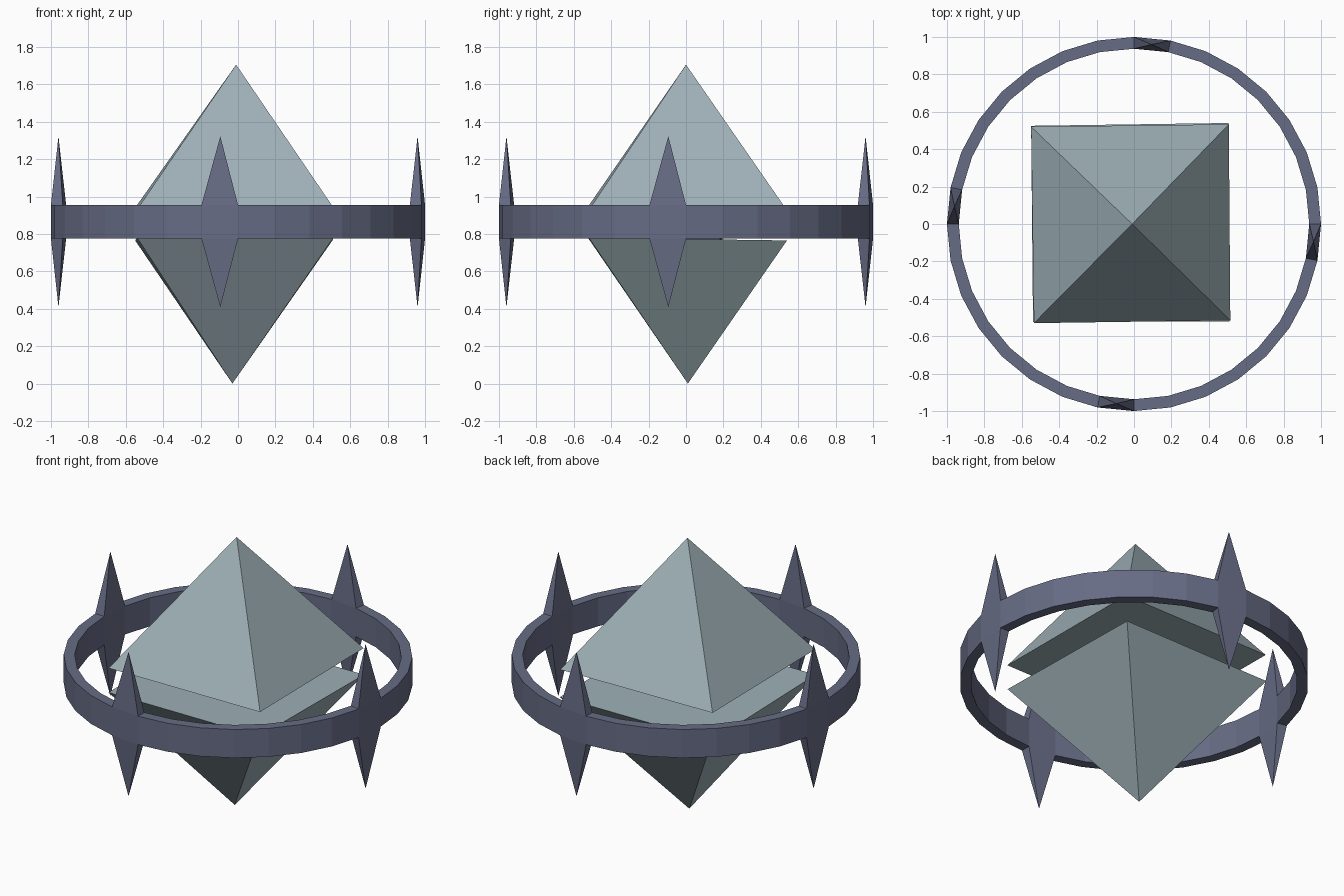
import bpy
import bmesh
from math import cos, sin, tau

cube = bpy.data.objects.get("Cube")
if cube:
    bpy.data.objects.remove(cube, do_unlink=True)


def make_material(name, rgb):
    mat = bpy.data.materials.new(name)
    mat.use_nodes = True
    mat.diffuse_color = (*rgb, 1)
    bsdf = next(n for n in mat.node_tree.nodes if n.type == 'BSDF_PRINCIPLED')
    bsdf.inputs["Base Color"].default_value = (*rgb, 1)
    return mat


def finish(bm, name, mat):
    bmesh.ops.recalc_face_normals(bm, faces=bm.faces)
    mesh = bpy.data.meshes.new(name)
    bm.to_mesh(mesh)
    bm.free()
    mesh.materials.append(mat)
    obj = bpy.data.objects.new(name, mesh)
    bpy.context.collection.objects.link(obj)
    return obj


def pyramid(name, corners, apex, mat):
    bm = bmesh.new()
    base = [bm.verts.new(c) for c in corners]
    tip = bm.verts.new(apex)
    bm.faces.new(base)
    for i in range(4):
        bm.faces.new((base[i], base[(i + 1) % 4], tip))
    return finish(bm, name, mat)


def spiked_ring(name, segments, outer, inner, bottom, top, spike, mat):
    bm = bmesh.new()
    profile = [(outer, bottom), (outer, top), (inner, top), (inner, bottom)]
    loops = []
    for i in range(segments):
        a = tau * i / segments
        loops.append([bm.verts.new((r * cos(a), r * sin(a), z)) for r, z in profile])
    spike_faces = []
    for i in range(segments):
        a, b = loops[i], loops[(i + 1) % segments]
        quads = [bm.faces.new((a[k], b[k], b[(k + 1) % 4], a[(k + 1) % 4]))
                 for k in range(4)]
        # The segment just before each quarter turn carries a spike up and down
        if (i + 1) % (segments // 4) == 0:
            spike_faces += [quads[1], quads[3]]
    middle = (bottom + top) / 2
    for v in bmesh.ops.poke(bm, faces=spike_faces)["verts"]:
        v.co.z += spike if v.co.z > middle else -spike
    return finish(bm, name, mat)


crystal = make_material("pale grey blue crystal", (0.34, 0.435, 0.47))
metal = make_material("slate blue metal", (0.135, 0.15, 0.235))

# Two slightly skewed crystal halves, with a narrow gap between them
pyramid("upper_crystal",
        [(-0.535, -0.53, 0.937), (0.515, -0.515, 0.934),
         (0.507, 0.533, 0.936), (-0.55, 0.52, 0.94)],
        (-0.01, 0, 1.705), crystal)
pyramid("lower_crystal",
        [(-0.54, -0.525, 0.78), (0.51, -0.52, 0.78),
         (0.505, 0.54, 0.765), (-0.55, 0.525, 0.765)],
        (-0.03, 0.01, 0), crystal)

# Faceted ring with four double-ended spikes
spiked_ring("spiked_ring", 32, 1.0, 0.937, 0.775, 0.955, 0.367, metal)
